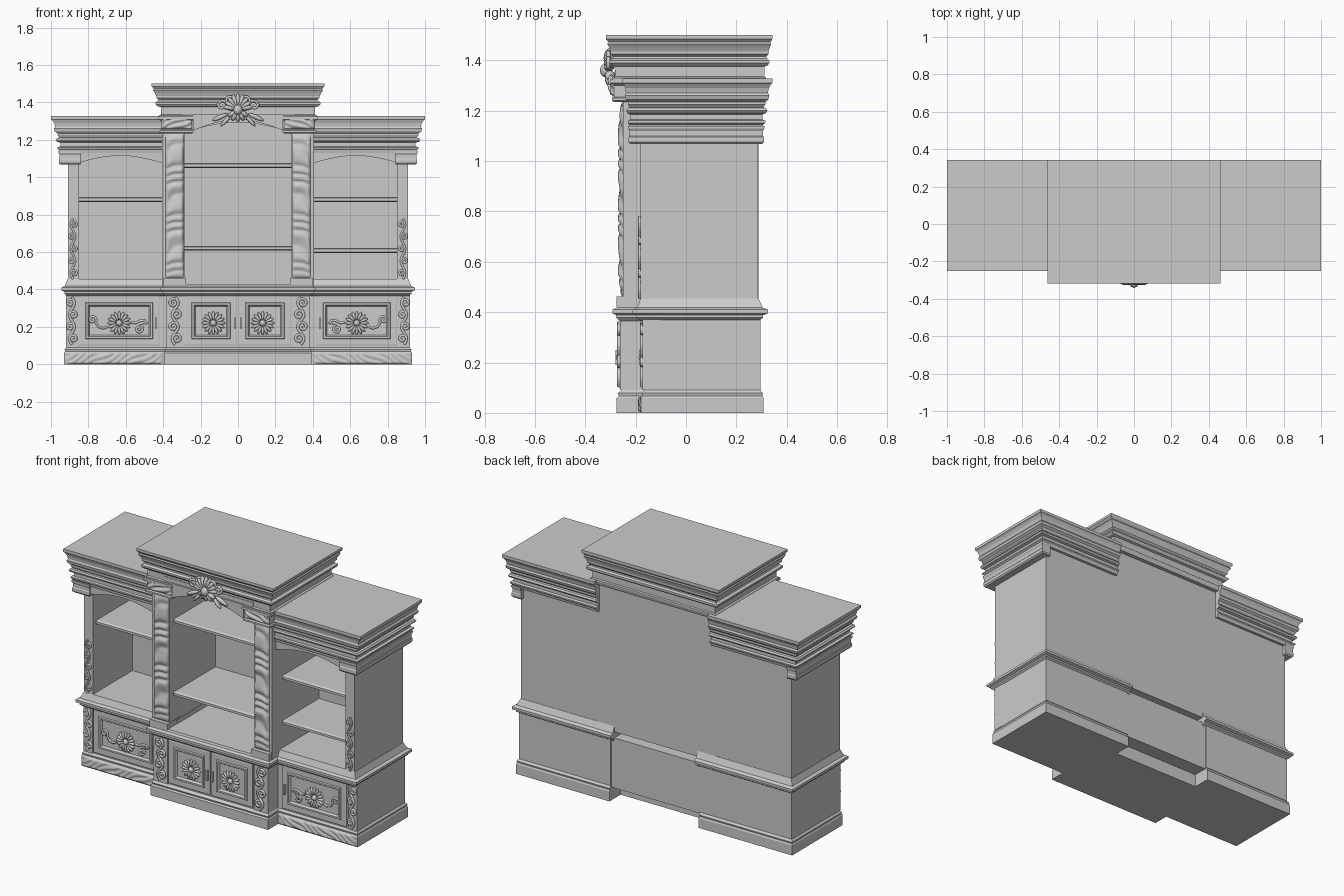
import bpy, bmesh
from math import sin, cos, pi
from mathutils import Matrix, Vector

if "Cube" in bpy.data.objects:
    bpy.data.objects.remove(bpy.data.objects["Cube"])


def finish(name, bm, mirror=False, smooth=False):
    bmesh.ops.recalc_face_normals(bm, faces=bm.faces[:])
    me = bpy.data.meshes.new(name)
    bm.to_mesh(me)
    bm.free()
    ob = bpy.data.objects.new(name, me)
    bpy.context.collection.objects.link(ob)
    if smooth:
        me.shade_smooth()
    if mirror:
        ob.modifiers.new("Mirror", 'MIRROR').use_mirror_merge = False
    return ob


def rings(name, loops, mirror=False):
    """Bridge a stack of equal-length vertex loops and cap both ends."""
    bm = bmesh.new()
    vs = [[bm.verts.new(p) for p in loop] for loop in loops]
    n = len(vs[0])
    for a, b in zip(vs, vs[1:]):
        for i in range(n):
            j = (i + 1) % n
            bm.faces.new((a[i], a[j], b[j], b[i]))
    bm.faces.new(vs[0])
    bm.faces.new(vs[-1])
    return finish(name, bm, mirror)


def moulding(name, inner, outer, profile, mirror=False):
    """Plan rectangle (x0,x1,y0,y1) blended inner->outer by t at each (t,z)."""
    loops = []
    for t, z in profile:
        x0, x1, y0, y1 = [a + (b - a) * t for a, b in zip(inner, outer)]
        loops.append([(x0, y0, z), (x1, y0, z), (x1, y1, z), (x0, y1, z)])
    return rings(name, loops, mirror)


def box(name, x0, x1, y0, y1, z0, z1, mirror=False):
    r = (x0, x1, y0, y1)
    return moulding(name, r, r, [(0, z0), (0, z1)], mirror)


def panel(name, x0, x1, z0, z1, y):
    """Framed door panel, mirrored; y is the carcass front."""
    prof = [(0, .005), (0, -.008), (.006, -.010), (.034, -.010), (.038, -.017),
            (.048, -.017), (.056, -.004)]
    loops = [[(x0 + d, y + h, z0 + d), (x1 - d, y + h, z0 + d),
              (x1 - d, y + h, z1 - d), (x0 + d, y + h, z1 - d)] for d, h in prof]
    return rings(name, loops, True)


def arch(name, x0, x1, z0, rise, top, y0, y1, mirror=False):
    n = 16
    pts = [(x0 + (x1 - x0) * i / n, z0 + rise * sin(pi * i / n)) for i in range(n + 1)]
    pts += [(x1, top), (x0, top)]
    return rings(name, [[(x, y, z) for x, z in pts] for y in (y0, y1)], mirror)


def carved(name, x0, x1, z0, z1, y, amp, freq, nx, nz):
    """Relief of flowing leaf ridges, fading to zero at the border."""
    bm = bmesh.new()
    g = []
    for i in range(nx + 1):
        for k in range(nz + 1):
            u, v = i / nx, k / nz
            x, z = x0 + u * (x1 - x0), z0 + v * (z1 - z0)
            edge = min(1, 6 * min(u, 1 - u, v, 1 - v) + (.35 if 0 < u < 1 and 0 < v < 1 else 0))
            w = abs(sin(freq * (z + .7 * x) + 1.3 * sin(25 * z) + 1.1 * sin(30 * x)))
            g.append(bm.verts.new((x, y - amp * edge * (.35 + .65 * w), z)))
    m = nz + 1
    for i in range(nx):
        for k in range(nz):
            a = i * m + k
            bm.faces.new((g[a], g[a + m], g[a + m + 1], g[a + 1]))
    return finish(name, bm, True, True)


def leaf(bm, c, angle, dist, w, d, l):
    m = (Matrix.Translation(c) @ Matrix.Rotation(angle, 4, 'Y')
         @ Matrix.Translation((0, 0, dist)) @ Matrix.Diagonal((w, d, l, 1)))
    bmesh.ops.create_uvsphere(bm, u_segments=8, v_segments=6, radius=1, matrix=m)


def rosette(name, x, z, y):
    bm = bmesh.new()
    for i in range(16):
        leaf(bm, (x, y, z), i * pi / 8, .04, .0085, .011, .024)
    leaf(bm, (x, y, z), 0, 0, .017, .017, .017)
    return finish(name, bm, True, True)


def spiral(cx, cz, r, a0, turns, n=22):
    return [(cx + r * (1 - .8 * i / n) * cos(a0 + turns * 2 * pi * i / n),
             cz + r * (1 - .8 * i / n) * sin(a0 + turns * 2 * pi * i / n)) for i in range(n + 1)]


def scrollwork(name, paths, y, r):
    """Round carved tendrils along x,z paths, mirrored."""
    cu = bpy.data.curves.new(name, 'CURVE')
    cu.dimensions = '3D'
    cu.bevel_depth, cu.bevel_resolution, cu.use_fill_caps = r, 1, True
    for p in paths:
        s = cu.splines.new('POLY')
        s.points.add(len(p) - 1)
        for q, (x, z) in zip(s.points, p):
            q.co = (x, y, z, 1)
    tmp = bpy.data.objects.new(name + "_path", cu)
    bpy.context.collection.objects.link(tmp)
    bpy.context.view_layer.update()
    me = bpy.data.meshes.new_from_object(tmp.evaluated_get(bpy.context.evaluated_depsgraph_get()))
    bpy.data.objects.remove(tmp)
    bm = bmesh.new()
    bm.from_mesh(me)
    return finish(name, bm, True, True)


def vine(name, x, z0, z1, y, w, n, r=.006):
    """Wavy stem with curls on alternating sides."""
    h = (z1 - z0) / n
    paths = [[(x + .5 * w * sin(pi * n * i / 40), z0 + (z1 - z0) * i / 40) for i in range(41)]]
    for k in range(n):
        s = -1 if k % 2 else 1
        c = spiral(0, 0, .8 * w, pi, -1.4)
        paths.append([(x - s * (.3 * w + px), z0 + h * (k + .5) + pz) for px, pz in c])
    return scrollwork(name, paths, y, r)


# Plinth and lower cabinets
plinth = [(1, 0), (1, .06), (.6, .068), (.8, .078), (0, .09)]
moulding("wing_plinth", (.3, .918, -.165, .295), (.3, .93, -.178, .308), plinth, True)
moulding("centre_plinth", (-.385, .385, -.255, .2), (-.395, .395, -.275, .2), plinth)
carved("plinth_carving", .40, .928, .002, .066, -.178, .012, 75, 80, 10)
box("wing_cabinet", .3, .918, -.165, .295, .08, .385, True)
box("centre_cabinet", -.385, .385, -.255, .29, .08, .385)
box("inner_post", .29, .385, -.262, -.2, .09, .38, True)
box("outer_post", .86, .92, -.172, -.1, .09, .38, True)
panel("wing_door", .42, .85, .10, .365, -.165)
panel("centre_door", .005, .283, .10, .365, -.255)
box("centre_handle", .012, .022, -.28, -.255, .19, .25, True)
box("wing_handle", .434, .444, -.187, -.165, .19, .25, True)

# Lower carvings
rosette("wing_rosette", .635, .22, -.171)
rosette("centre_rosette", .132, .22, -.261)
outer = [(.70, .20), (.72, .192), (.745, .20), (.76, .222)] + spiral(.778, .238, .02, pi, -1.3)
inner = [(.57, .225), (.55, .22), (.525, .232), (.50, .235), (.485, .22)] + spiral(.53, .188, .022, pi * .6, 1.4)
scrollwork("wing_door_scrolls", [outer, inner], -.171, .007)
vine("inner_post_scrolls", .336, .105, .36, -.266, .032, 4, .008)
vine("outer_post_scrolls", .888, .105, .36, -.174, .026, 4, .008)

# Ledge moulding around the waist
ledge = [(0, .365), (.5, .378), (.5, .388), (1, .395), (1, .41), (.45, .418), (.3, .43), (0, .455)]
moulding("wing_ledge", (.28, .912, -.18, .288), (.28, .945, -.212, .325), ledge, True)
moulding("centre_ledge", (-.39, .39, -.262, .2), (-.415, .415, -.292, .2), ledge[:-2] + [(.3, .43)])
box("pilaster_foot", .282, .402, -.276, -.15, .42, .462, True)

# Upper carcass, open at the front
box("back_board", -.91, .91, .2, .286, .42, 1.25)
box("centre_back_board", -.40, .40, .19, .288, .42, 1.4)
box("wing_side", .85, .91, -.18, .286, .42, 1.15, True)
box("pilaster_wall", .285, .405, -.25, .2, .42, 1.35, True)
carved("pilaster_carving", .29, .388, .462, 1.235, -.25, .02, 48, 14, 110)
vine("side_vine", .882, .455, .78, -.184, .022, 5)

# Shelves with a rounded front lip
shelf_lip = [(0, 0), (1, .006), (1, .02), (0, .026)]


def shelf(name, x0, x1, y, z):
    moulding(name, (x0, x1, y, .21), (x0, x1, y - .012, .21), [(t, z + h) for t, h in shelf_lip])


shelf("centre_upper_shelf", -.29, .29, -.2, 1.05)
shelf("centre_lower_shelf", -.29, .29, -.2, .607)
shelf("left_shelf", -.86, -.4, -.14, .868)
shelf("right_upper_shelf", .4, .86, -.14, .868)
shelf("right_lower_shelf", .4, .86, -.14, .595)

# Wing cornice
moulding("wing_cornice", (.38, .95, -.222, .303), (.38, 1.0, -.252, .343),
         [(0, 1.13), (.1, 1.145), (.3, 1.152), (.3, 1.16), (0, 1.165), (0, 1.185), (.35, 1.19),
          (.5, 1.2), (.35, 1.21), (.1, 1.213), (.3, 1.225), (.3, 1.235), (.6, 1.245), (.7, 1.26),
          (.55, 1.27), (.65, 1.29), (.85, 1.305), (1, 1.31), (1, 1.328)], True)
capital = [(0, 1.067), (.6, 1.075), (.6, 1.095), (.3, 1.1), (.3, 1.12), (.8, 1.13), (.8, 1.14)]
moulding("wing_capital_side", (.895, .95, -.222, .303), (.895, .962, -.232, .313), capital, True)
moulding("wing_capital_front", (.845, .95, -.222, -.15), (.835, .962, -.232, -.15), capital, True)
arch("wing_arch", .40, .86, 1.075, .04, 1.16, -.215, -.17, True)

# Centre entablature and cornice
arch("centre_arch", -.30, .30, 1.235, .058, 1.36, -.283, -.23)
arch("centre_arch_bead", -.24, .24, 1.25, .058, 1.335, -.292, -.27)
moulding("pilaster_capital", (.245, .412, -.285, .25), (.235, .425, -.3, .25),
         [(0, 1.235), (.6, 1.24), (.6, 1.25), (0, 1.255), (0, 1.3), (1, 1.31), (1, 1.325)], True)
carved("capital_carving", .245, .412, 1.258, 1.318, -.285, .017, 70, 26, 12)
moulding("centre_cornice", (-.412, .412, -.28, .312), (-.462, .462, -.318, .343),
         [(0, 1.30), (.2, 1.32), (.2, 1.33), (0, 1.335), (0, 1.375), (.4, 1.38), (.6, 1.39), (.6, 1.4),
          (.3, 1.408), (.25, 1.415), (.5, 1.425), (.5, 1.435), (.65, 1.45), (.85, 1.465),
          (.75, 1.472), (.9, 1.48), (1, 1.485), (1, 1.5)])

# Carved crest: leaf fan with side sprays
bm = bmesh.new()
for i in range(-4, 5):
    leaf(bm, (0, -.305, 1.365), i * .36, .045, .013, .022, .038)
for i in range(-2, 3):
    leaf(bm, (0, -.302, 1.36), pi + i * .5, .035, .012, .02, .03)
for s in (-1, 1):
    leaf(bm, (s * .055, -.297, 1.34), s * 2.0, .045, .012, .014, .045)
    leaf(bm, (s * .04, -.297, 1.33), s * 2.4, .04, .01, .014, .04)
    leaf(bm, (s * .05, -.297, 1.375), s * 1.35, .03, .011, .016, .04)
leaf(bm, (0, -.318, 1.36), 0, 0, .024, .024, .028)
finish("crest_carving", bm, False, True)
scrollwork("crest_scrolls", [spiral(.085, 1.385, .028, pi, -1.4), spiral(.045, 1.41, .025, pi, -1.3)], -.308, .008)
